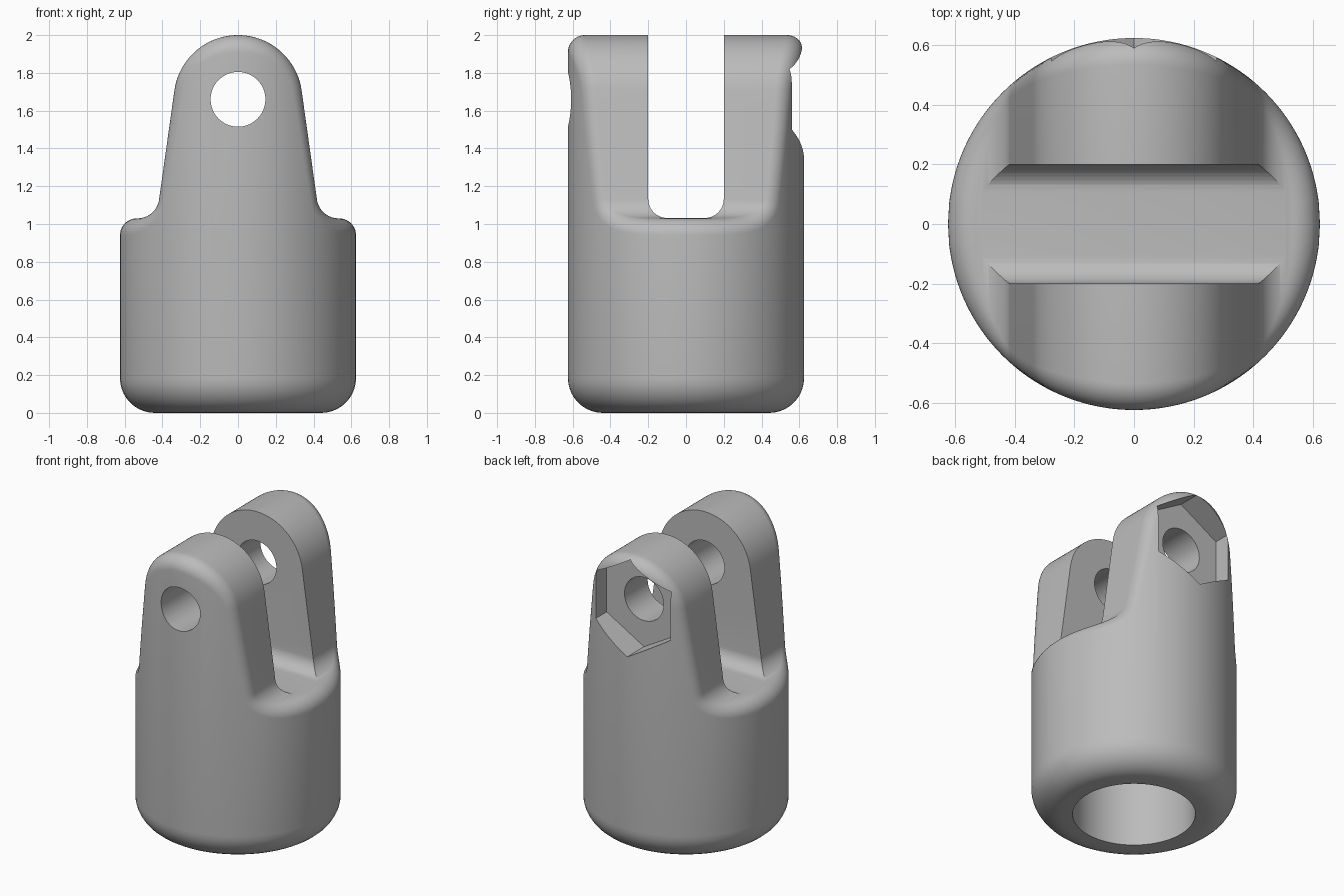
import bpy, bmesh, math
from mathutils import Vector

if "Cube" in bpy.data.objects:
    bpy.data.objects.remove(bpy.data.objects["Cube"])

R, EDGE, FOOT = 0.625, 0.09, 0.185        # body radius, top edge rounding, foot rounding
BORE, BORE_TOP = 0.373, 0.83              # socket in the underside
PIN_Z, PIN_R, LUG_R = 1.66, 0.145, 0.34   # pin hole and lug head
SHOULDER, FILLET, TAPER = 1.03, 0.115, math.radians(8)
SLOT, SLOT_R = 0.2, 0.1                   # half width and floor rounding of the slot

grey = bpy.data.materials.new("grey")
grey.diffuse_color = (0.5, 0.5, 0.5, 1)
grey.use_nodes = True
grey.node_tree.nodes["Principled BSDF"].inputs["Base Color"].default_value = grey.diffuse_color


def make_object(name, bm):
    bmesh.ops.recalc_face_normals(bm, faces=bm.faces)
    me = bpy.data.meshes.new(name)
    bm.to_mesh(me)
    bm.free()
    me.materials.append(grey)
    ob = bpy.data.objects.new(name, me)
    bpy.context.collection.objects.link(ob)
    return ob


def prism(name, points, direction):
    """Extrude a closed outline along a vector."""
    bm = bmesh.new()
    face = bm.faces.new([bm.verts.new(p) for p in points])
    ext = bmesh.ops.extrude_face_region(bm, geom=[face])
    bmesh.ops.translate(bm, vec=direction,
                        verts=[g for g in ext["geom"] if isinstance(g, bmesh.types.BMVert)])
    return make_object(name, bm)


def half_profile():
    """Right half of the front outline as (x, z, normal), top to shoulder."""
    pts = []
    for i in range(21):                                   # round lug head
        a = math.pi / 2 + (TAPER - math.pi / 2) * i / 20
        n = Vector((math.cos(a), math.sin(a)))
        pts.append((Vector((0, PIN_Z)) + n * LUG_R, n))
    p, n = pts[-1]
    # tapered flank runs down into the concave shoulder fillet
    tz = SHOULDER + FILLET - FILLET * math.sin(TAPER)
    end = Vector((p.x + (p.y - tz) * math.tan(TAPER), tz))
    for i in range(1, 8):
        pts.append((p.lerp(end, i / 8), n))
    centre = end + n * FILLET
    for i in range(29):
        u = 1 - (1 - i / 28) ** 1.5
        a = TAPER + (math.pi / 2 - TAPER) * u
        m = Vector((math.cos(a), math.sin(a)))
        pts.append((centre - m * FILLET, m))
    pts.append((Vector((R - EDGE, SHOULDER)), Vector((0, 1))))
    return pts


def strip(p, n):
    """Front half of one section: socket, foot, wall, rounded edge, top."""
    c = p - n * EDGE
    x = max(-(R - EDGE), min(R - EDGE, c.x))
    ball = Vector((x, -math.sqrt(max(0, (R - EDGE) ** 2 - x * x)), c.y))
    n1 = Vector((ball.x, ball.y, 0)).normalized()
    n2 = Vector((n.x, 0, n.y))
    up = Vector((0, 0, 1))
    out = [up * BORE_TOP, n1 * BORE + up * BORE_TOP, n1 * BORE]
    for i in range(11):
        a = math.pi / 2 * i / 10
        out.append(n1 * (R - FOOT + FOOT * math.sin(a)) + up * FOOT * (1 - math.cos(a)))
    for i in range(11):
        out.append(ball + n1.slerp(n2, i / 10) * EDGE)
    return out


# Body with both lugs still joined: sections swept along the front outline
right = half_profile()
left = [(Vector((-p.x, p.y)), Vector((-n.x, n.y))) for p, n in reversed(right[1:])]
bm = bmesh.new()
rows = []
for p, n in left + right:
    front = strip(p, n)
    back = [Vector((v.x, -v.y, v.z)) for v in reversed(front)]
    rows.append([bm.verts.new(v) for v in front + back])
for a, b in zip(rows, rows[1:]):
    for j in range(len(a) - 1):
        bm.faces.new((a[j], b[j], b[j + 1], a[j + 1]))
bmesh.ops.remove_doubles(bm, verts=bm.verts, dist=1e-4)
bmesh.ops.dissolve_degenerate(bm, edges=bm.edges, dist=1e-5)
body = make_object("clevis_body", bm)

# Slot between the lugs, with rounded floor corners
floor = SHOULDER + 0.002
outline = [(-1, SLOT, 2.3), (-1, -SLOT, 2.3)]
for side, start in ((-1, math.pi), (1, 1.5 * math.pi)):
    for i in range(11):
        a = start + math.pi / 2 * i / 10
        outline.append((-1, side * (SLOT - SLOT_R) + SLOT_R * math.cos(a),
                        floor + SLOT_R + SLOT_R * math.sin(a)))
slot = prism("slot_cutter", outline, (2, 0, 0))


def ring(sides, radius, y):
    return [(radius * math.sin(2 * math.pi * i / sides), y,
             PIN_Z + radius * math.cos(2 * math.pi * i / sides)) for i in range(sides)]


# Pin hole through both lugs and nut pocket in the back lug
pin = prism("pin_hole_cutter", ring(64, PIN_R, -1), (0, 2, 0))
nut = prism("nut_pocket_cutter", ring(6, 0.32, 0.445), (0, 0.5, 0))

bpy.context.view_layer.objects.active = body
body.select_set(True)
for cutter in (slot, pin, nut):
    mod = body.modifiers.new(cutter.name, 'BOOLEAN')
    mod.operation, mod.solver, mod.object = 'DIFFERENCE', 'EXACT', cutter
    bpy.ops.object.modifier_apply(modifier=mod.name)
    bpy.data.objects.remove(cutter)
bpy.ops.object.shade_smooth_by_angle(angle=math.radians(30))
